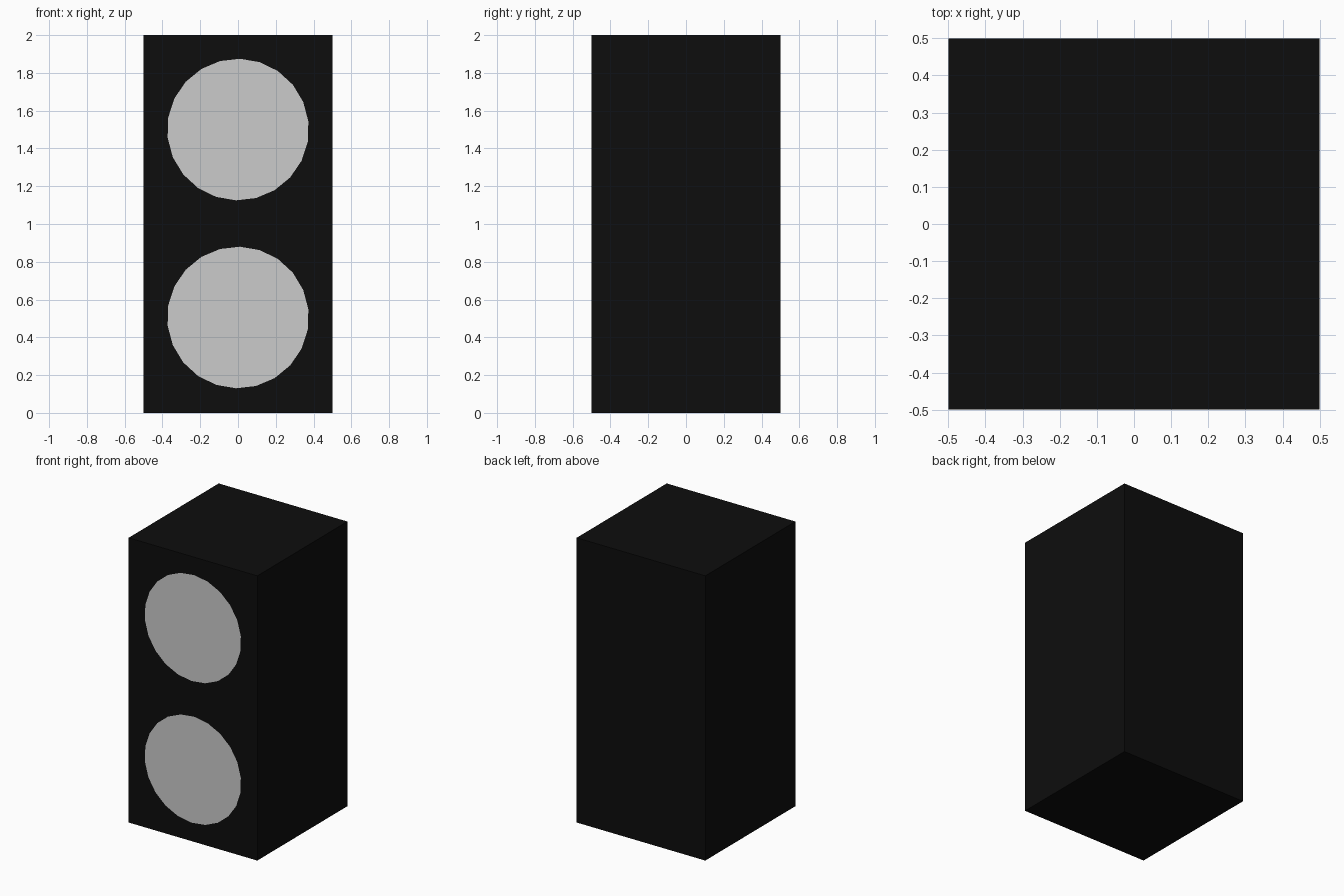
import bpy
from math import radians

if "Cube" in bpy.data.objects:
    bpy.data.objects.remove(bpy.data.objects["Cube"])

# Near-black cabinet material
black = bpy.data.materials.new("black")
black.diffuse_color = (0.004, 0.004, 0.004, 1)
black.use_nodes = True
black.node_tree.nodes["Principled BSDF"].inputs["Base Color"].default_value = black.diffuse_color

# Cabinet: a plain box standing on the ground
bpy.ops.mesh.primitive_cube_add(size=1, location=(0, 0, 1))
cabinet = bpy.context.object
cabinet.name = "cabinet"
cabinet.scale = (1, 1, 2)
bpy.ops.object.transform_apply(location=False, rotation=False, scale=True)
cabinet.data.materials.append(black)


def front_disc(name, z):
    """Flat 22-sided disc lying on the front face."""
    bpy.ops.mesh.primitive_circle_add(vertices=22, radius=0.375, fill_type='NGON')
    disc = bpy.context.object
    disc.name = name
    # slight spin of the polygon, then stand it up facing -y
    disc.rotation_euler = (0, 0, radians(-1.6))
    bpy.ops.object.transform_apply(location=False, rotation=True, scale=False)
    disc.rotation_euler = (radians(90), 0, 0)
    disc.location = (0, -0.501, z)


# Two round panels on the front
front_disc("lower_disc", 0.505)
front_disc("upper_disc", 1.5)
